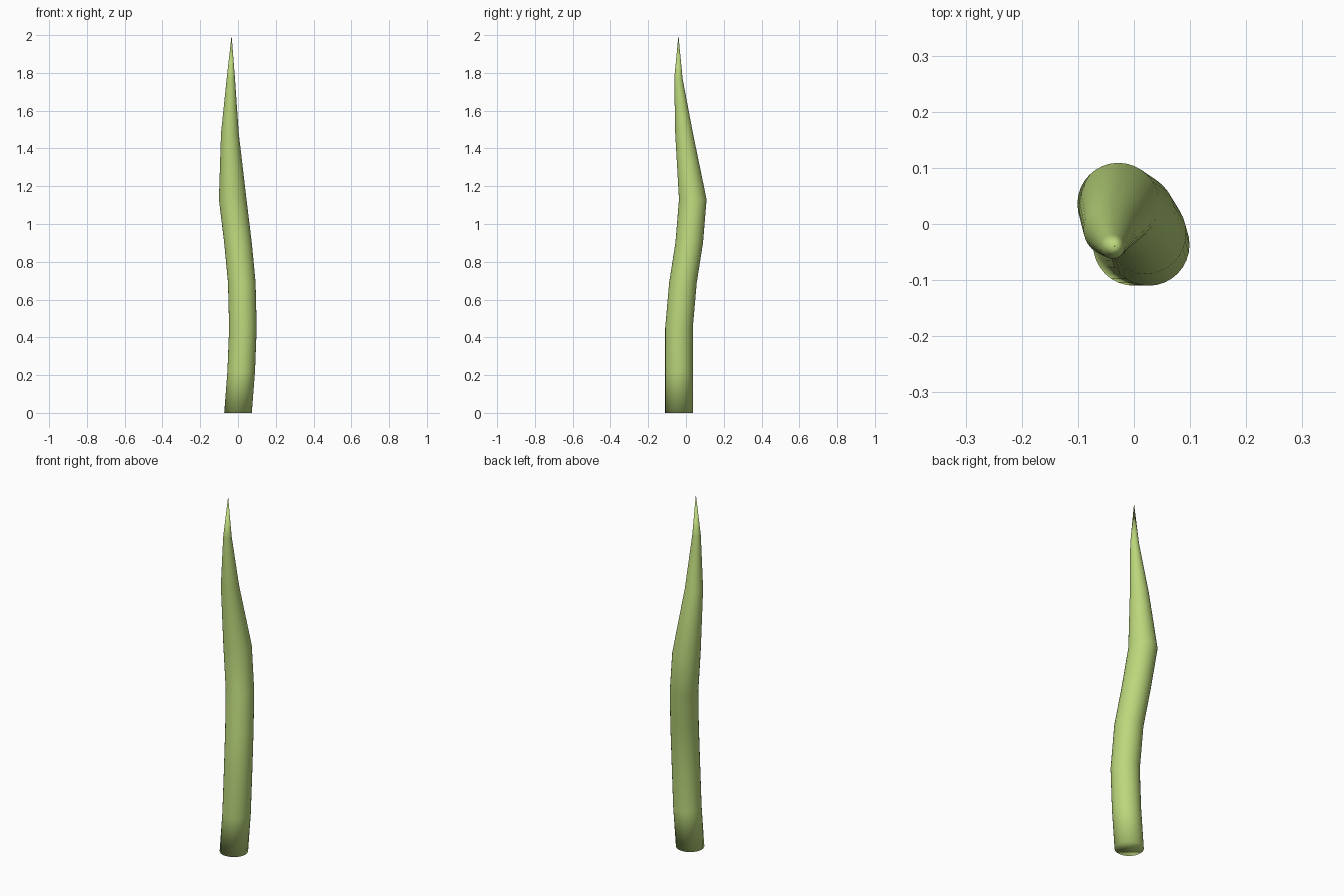
import bpy, bmesh
from math import cos, sin, tau

if "Cube" in bpy.data.objects:
    bpy.data.objects.remove(bpy.data.objects["Cube"])

SIDES = 32
# Stem sections: centre x, centre y, height, radius
sections = [
    (0.0, -0.037, 0.0, 0.073),
    (0.017, -0.037, 0.22, 0.073),
    (0.026, -0.037, 0.45, 0.073),
    (0.020, -0.016, 0.69, 0.073),
    (0.0, 0.017, 0.90, 0.073),
    (-0.028, 0.036, 1.13, 0.073),
    (-0.043, -0.010, 1.48, 0.047),
    (-0.038, -0.040, 1.77, 0.022),
]
tip = (-0.034, -0.040, 2.0)

# Loft the rings into a wavy tapering blade
bm = bmesh.new()
rings = [[bm.verts.new((x + r * cos(tau * i / SIDES), y + r * sin(tau * i / SIDES), z))
          for i in range(SIDES)] for x, y, z, r in sections]
for a, b in zip(rings, rings[1:]):
    for i in range(SIDES):
        j = (i + 1) % SIDES
        bm.faces.new((a[i], a[j], b[j], b[i]))

# Pointed tip and closed base
top = bm.verts.new(tip)
for i in range(SIDES):
    bm.faces.new((rings[-1][i], rings[-1][(i + 1) % SIDES], top))
bm.faces.new(list(reversed(rings[0])))
for f in bm.faces:
    f.smooth = True

mesh = bpy.data.meshes.new("grass_blade")
bm.to_mesh(mesh)
bm.free()
blade = bpy.data.objects.new("grass_blade", mesh)
bpy.context.collection.objects.link(blade)

# Light green
mat = bpy.data.materials.new("light_green")
mat.diffuse_color = (0.5, 0.68, 0.2, 1)
mat.use_nodes = True
mat.node_tree.nodes["Principled BSDF"].inputs["Base Color"].default_value = mat.diffuse_color
mesh.materials.append(mat)
